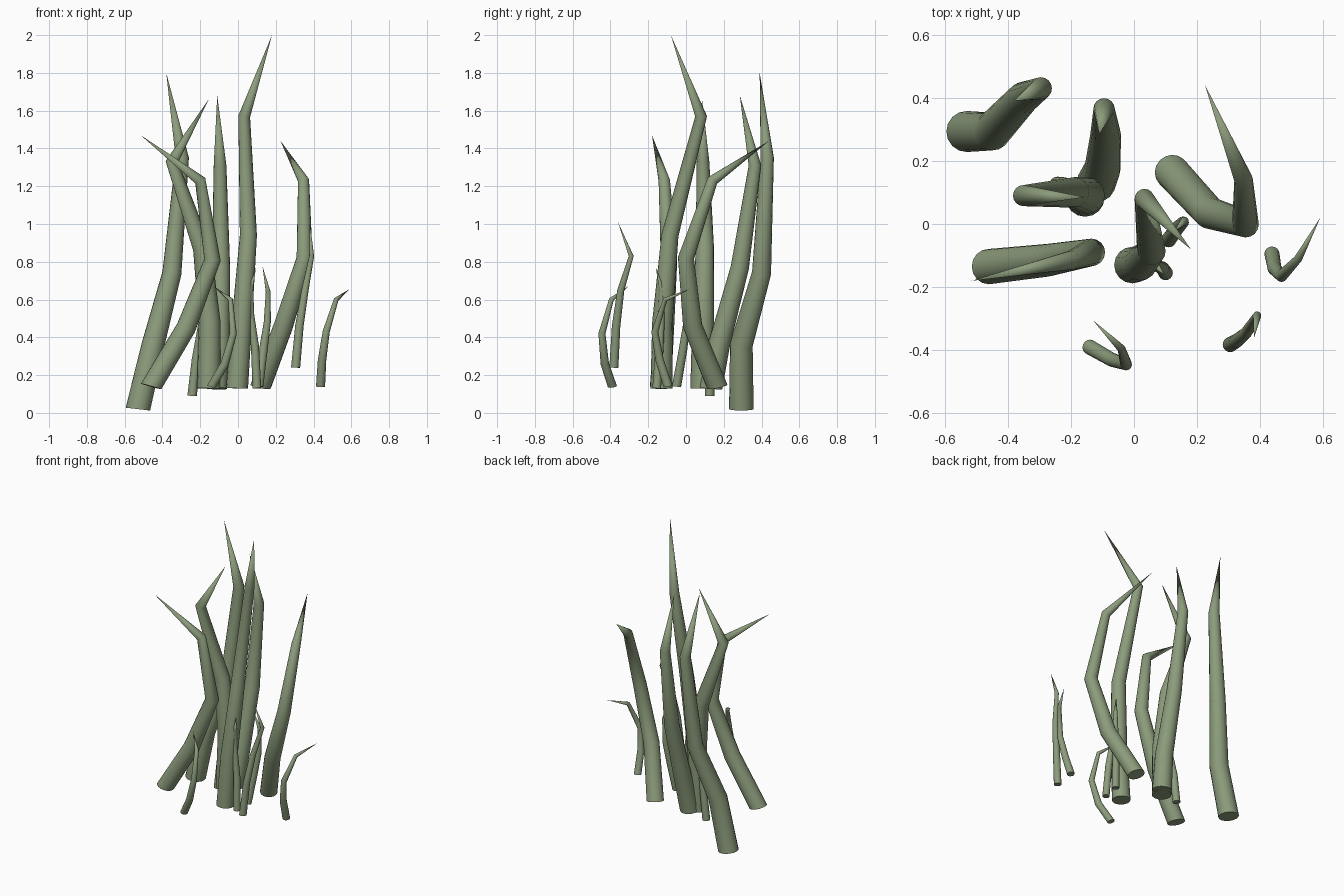
import bpy, bmesh, math
from mathutils import Vector

if "Cube" in bpy.data.objects:
    bpy.data.objects.remove(bpy.data.objects["Cube"])

SIDES = 16
TAPER = (1.0, 0.93, 0.78, 0.54, 0.0)

green = bpy.data.materials.new("stalk_green")
green.diffuse_color = (0.26, 0.33, 0.20, 1)
green.use_nodes = True
green.node_tree.nodes["Principled BSDF"].inputs["Base Color"].default_value = green.diffuse_color


def stalk(name, radius, *pts):
    """Bent tapering tube along pts: capped base, pointed tip."""
    pts = [Vector(p) for p in pts]
    dirs = [(b - a).normalized() for a, b in zip(pts, pts[1:])]
    bm = bmesh.new()
    rings = []
    for i, p in enumerate(pts[:-1]):
        if i:
            d = (dirs[i - 1] + dirs[i]).normalized()
        else:
            d = Vector((0, 0, 1)).lerp(dirs[0], 0.5).normalized()
        u = (Vector((1, 0, 0)) - d * d.x).normalized()
        v = d.cross(u)
        r = radius * TAPER[i]
        rings.append([bm.verts.new(p + r * (u * math.cos(a) + v * math.sin(a)))
                      for a in (2 * math.pi * k / SIDES for k in range(SIDES))])
    tip = bm.verts.new(pts[-1])
    bm.faces.new(rings[0][::-1])
    for k in range(SIDES):
        n = (k + 1) % SIDES
        for lo, hi in zip(rings, rings[1:]):
            bm.faces.new((lo[k], lo[n], hi[n], hi[k]))
        bm.faces.new((rings[-1][k], rings[-1][n], tip))
    for f in bm.faces:
        f.smooth = len(f.verts) < SIDES
    for e in bm.edges:
        if len(e.link_faces) == 2 and e.calc_face_angle() > math.radians(35):
            e.smooth = False
    me = bpy.data.meshes.new(name)
    bm.to_mesh(me)
    bm.free()
    me.materials.append(green)
    bpy.context.collection.objects.link(bpy.data.objects.new(name, me))


# Tall stalks
stalk("tall_stalk_back_left", 0.065, (-.53, .293, .02), (-.45, .293, .36),
      (-.35, .40, .74), (-.295, .43, 1.35), (-.38, .39, 1.80))
stalk("tall_stalk_back", 0.062, (-.12, .13, .13), (-.10, .175, .36),
      (-.09, .285, .77), (-.095, .365, 1.31), (-.11, .285, 1.68))
stalk("tall_stalk_left", 0.062, (-.155, .085, .13), (-.15, .09, .48),
      (-.19, .10, .87), (-.35, .09, 1.33), (-.155, .085, 1.66))
stalk("tall_stalk_centre", 0.058, (-.005, -.13, .13), (.02, -.125, .48),
      (.055, -.085, .94), (.033, .08, 1.57), (.18, -.08, 2.0))
stalk("tall_stalk_right", 0.055, (.12, .165, .14), (.24, .035, .46),
      (.353, 0, .82), (.347, .14, 1.23), (.225, .44, 1.44))
stalk("tall_stalk_front_left", 0.056, (-.46, -.135, .14), (-.275, -.115, .45),
      (-.135, -.09, .81), (-.20, -.115, 1.23), (-.515, -.18, 1.47))

# Short stalks
stalk("short_stalk_front_left", 0.024, (-.14, -.39, .14), (-.07, -.43, .26),
      (-.025, -.445, .42), (-.04, -.395, .60), (-.13, -.305, .67))
stalk("short_stalk_front_right", 0.024, (.305, -.382, .24), (.325, -.37, .46),
      (.355, -.345, .65), (.39, -.29, .83), (.38, -.36, 1.01))
stalk("short_stalk_far_right", 0.024, (.437, -.095, .14), (.445, -.14, .28),
      (.467, -.165, .43), (.52, -.11, .60), (.59, .02, .655))
stalk("short_stalk_middle_front", 0.023, (.10, -.155, .13), (.09, -.14, .35),
      (.068, -.13, .52), (.068, -.13, .66), (.095, -.16, .77))
stalk("short_stalk_middle_right", 0.024, (.11, -.05, .14), (.135, -.015, .34),
      (.155, .005, .48), (.16, .01, .64), (.13, -.02, .775))
stalk("short_stalk_left", 0.025, (-.243, .125, .09), (-.222, .125, .28),
      (-.195, .11, .45), (-.17, .10, .62), (-.16, .095, .76))
